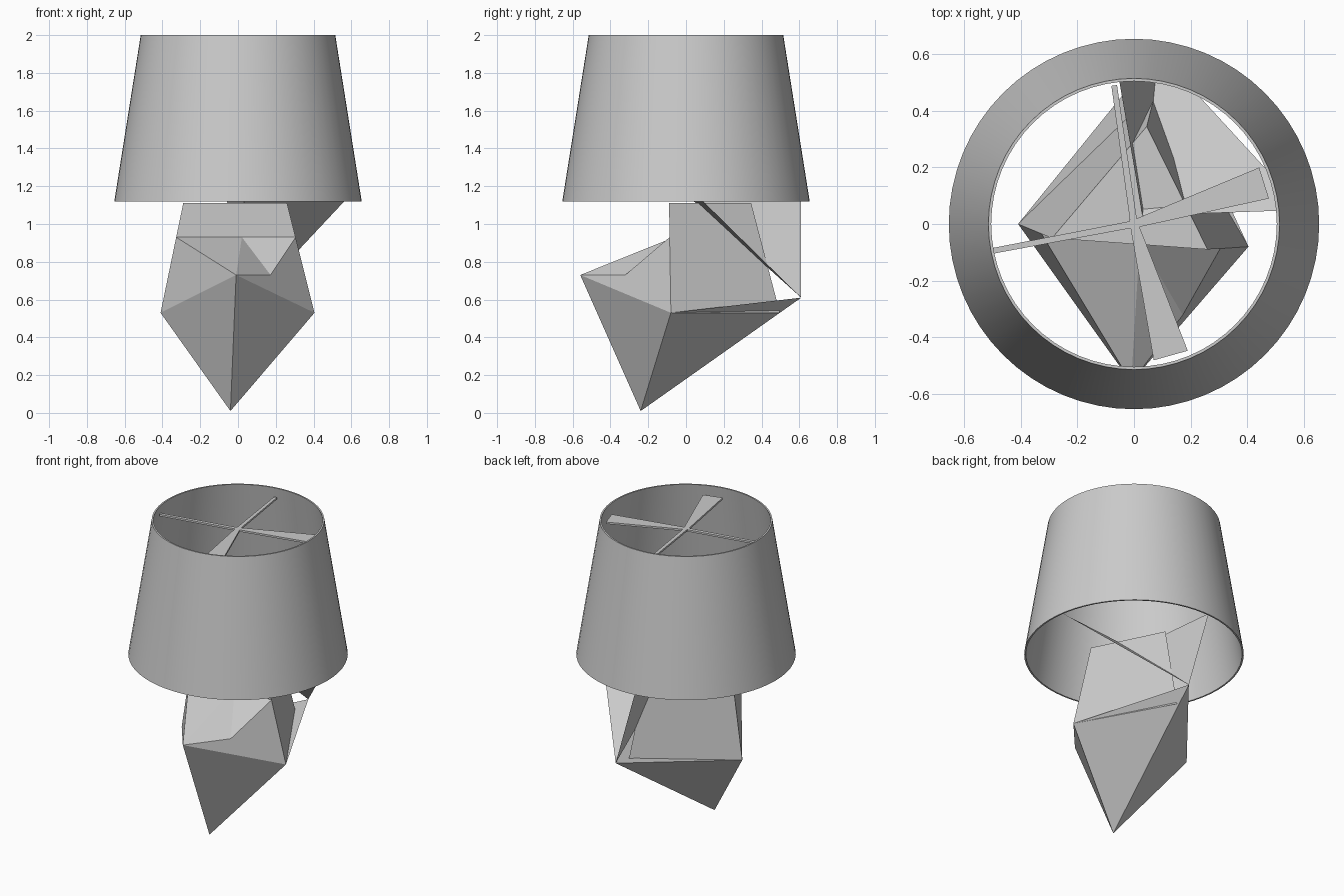
import bpy, bmesh, math
from mathutils import Vector

cube = bpy.data.objects.get("Cube")
if cube:
    bpy.data.objects.remove(cube)

grey = bpy.data.materials.new("light_grey")
grey.use_nodes = True
grey.diffuse_color = (0.6, 0.6, 0.6, 1)
grey.node_tree.nodes["Principled BSDF"].inputs["Base Color"].default_value = (0.6, 0.6, 0.6, 1)


def build(name, points, faces):
    """Make an object from named corner points and the faces that join them."""
    bm = bmesh.new()
    verts = {key: bm.verts.new(p) for key, p in points.items()}
    for face in faces:
        bm.faces.new([verts[key] for key in face])
    bmesh.ops.recalc_face_normals(bm, faces=bm.faces)
    mesh = bpy.data.meshes.new(name)
    bm.to_mesh(mesh)
    bm.free()
    mesh.materials.append(grey)
    obj = bpy.data.objects.new(name, mesh)
    bpy.context.collection.objects.link(obj)
    return obj


# Faceted lower body: an irregular pointed gem
tip, front = Vector((-0.04, -0.24, 0.01)), Vector((-0.01, -0.56, 0.73))
left, right = Vector((-0.41, 0, 0.53)), Vector((0.405, -0.08, 0.53))
back = Vector((0.085, 0.61, 0.61))
neck_left, neck_right = Vector((-0.29, -0.05, 1.11)), Vector((0.26, -0.09, 1.11))
neck_back, body_back = Vector((0.045, 0.345, 1.11)), Vector((0.083, 0.497, 0.53))
build("lower_body",
      dict(t=tip, f=front, l=left, r=right, b=back),
      ["trf", "tfl", "tlb", "tbr", "lrb"])

# Tapered three-sided neck rising from the body
build("neck",
      dict(l=left, r=right, b=body_back, L=neck_left, R=neck_right, B=neck_back),
      ["lrRL", "rbBR", "blLB", "LRB"])

# Front wedge leaning against the neck
share = (0.93 - 0.53) / (1.11 - 0.53)
upper_left = left.lerp(neck_left, share)
upper_right = right.lerp(neck_right, share)
side_right = right.lerp(neck_right, 0.345)
build("front_wedge",
      dict(f=front, l=left, r=right, s=side_right, m=front.lerp(side_right, 0.5),
           L=upper_left, R=upper_right, n=upper_left.lerp(upper_right, 0.55)),
      ["flL", "fLn", "fnm", "mnR", "mRs", "frs"])

# Open folded fin behind the neck
build("back_fin",
      dict(b=back, c=(0.03, 0.03, 1.13), d=(0.6, 0.05, 1.16), e=(-0.07, 0.61, 1.16)),
      ["bcd", "bec"])

# Thin hollow shade, turned from a four-point profile
SIDES = 64
profile = [(0.655, 1.12), (0.515, 2.0), (0.505, 2.0), (0.645, 1.12)]
bm = bmesh.new()
rings = [[bm.verts.new((r * math.cos(a), r * math.sin(a), z))
          for a in (2 * math.pi * i / SIDES for i in range(SIDES))]
         for r, z in profile]
for k, ring in enumerate(rings):
    above = rings[(k + 1) % len(rings)]
    for i in range(SIDES):
        j = (i + 1) % SIDES
        bm.faces.new((ring[i], ring[j], above[j], above[i]))
bmesh.ops.recalc_face_normals(bm, faces=bm.faces)
mesh = bpy.data.meshes.new("shade")
bm.to_mesh(mesh)
bm.free()
mesh.materials.append(grey)
shade = bpy.data.objects.new("shade", mesh)
bpy.context.collection.objects.link(shade)
bpy.context.view_layer.objects.active = shade
shade.select_set(True)
bpy.ops.object.shade_smooth_by_angle(angle=math.radians(30))
shade.select_set(False)


# Flat arms that hold the shade: two narrow, two flared
def arm(name, end, end_width, z=1.945, thick=0.012, hub_width=0.025):
    end = Vector((end[0], end[1], 0))
    side = Vector((-end.y, end.x, 0)).normalized()
    hub = -end.normalized() * 0.02
    outline = [hub - side * hub_width / 2, end - side * end_width / 2,
               end + side * end_width / 2, hub + side * hub_width / 2]
    points = {}
    for low, high, p in zip("abcd", "ABCD", outline):
        points[low] = p + Vector((0, 0, z - thick))
        points[high] = p + Vector((0, 0, z))
    build(name, points, ["abcd", "ABCD", "abBA", "bcCB", "cdDC", "daAD"])


arm("back_arm", (-0.07, 0.49), 0.02)
arm("side_arm", (-0.5, -0.095), 0.02)
arm("front_flared_arm", (0.13, -0.465), 0.125)
arm("side_flared_arm", (0.46, 0.145), 0.115)
